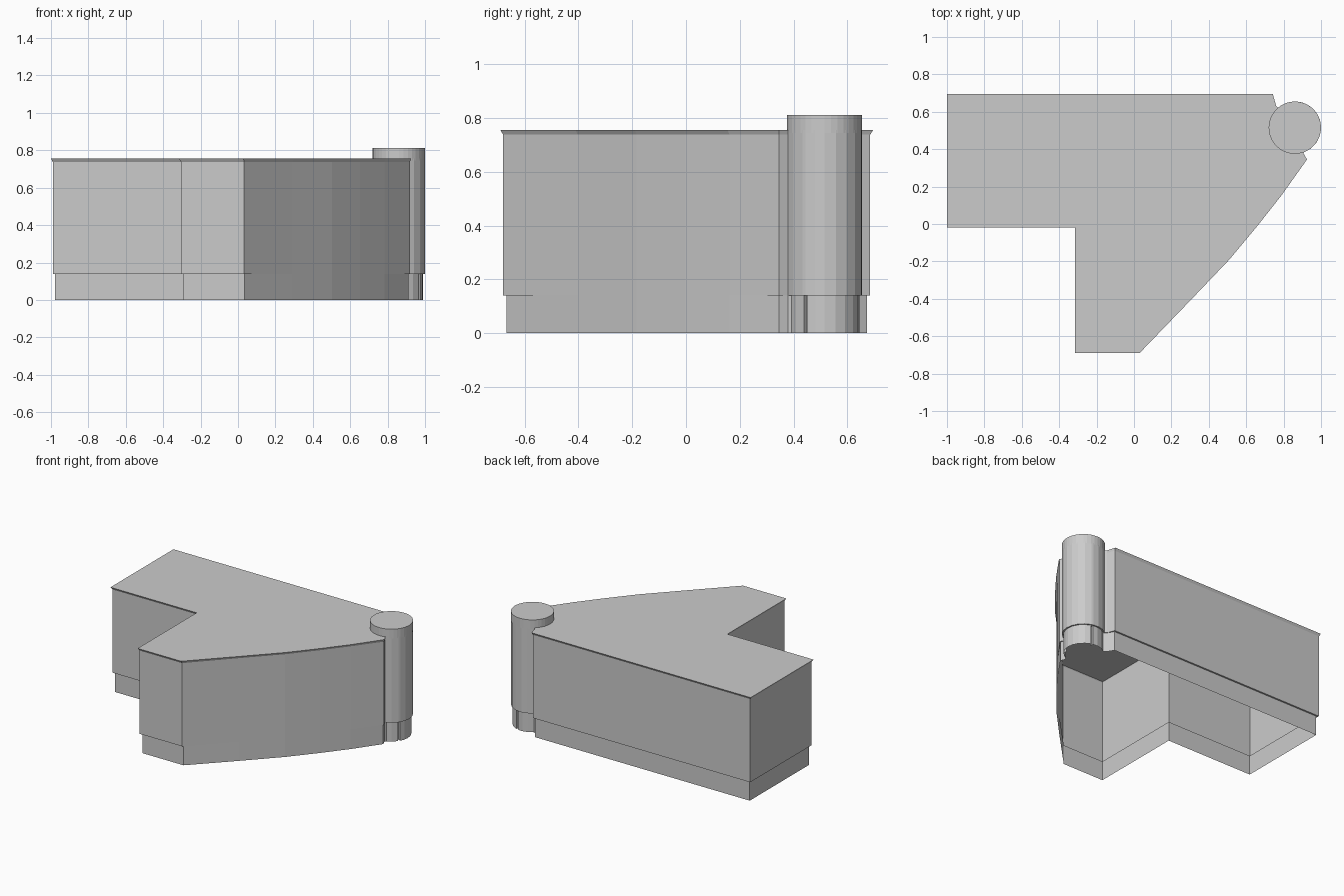
import bpy, bmesh
from math import sin, cos, radians

cube = bpy.data.objects.get("Cube")
if cube:
    bpy.data.objects.remove(cube, do_unlink=True)

grey = bpy.data.materials.new("plain grey")
grey.use_nodes = True
COLOUR = (0.6, 0.6, 0.6, 1)
grey.diffuse_color = COLOUR
grey.node_tree.nodes["Principled BSDF"].inputs["Base Color"].default_value = COLOUR

TOWER_X, TOWER_Y, TOWER_R = 0.86, 0.515, 0.14
CURVE = [(0.3, -0.41), (0.51, -0.19), (0.66, -0.01), (0.79, 0.155)]
SLOTS = (-33, 75)


def outline(inset, tower_r, slot_depth=0):
    """Floor plan: straight walls inset, bowed front, round corner tower."""
    i, bow = inset, min(inset, 0.01)
    pts = [(-1 + i, 0.695 - i), (-1 + i, -0.02 + i), (-0.315 + i, -0.02 + i),
           (-0.315 + i, -0.69 + i), (0.03 + i * 0.2, -0.69 + i)]
    pts += [(x - bow * 0.75, y + bow * 0.66) for x, y in CURVE]
    pts += [(0.925 - i * 0.6, 0.345), (0.905 - i * 0.3, 0.38)]
    # tower arc, with narrow slots cut in where a depth is given
    angles = [(a, 0) for a in (-70, -55, -15, 0, 18, 36, 54, 95, 112, 130)]
    for s in SLOTS:
        angles += [(s - 3, 0), (s - 2.5, 1), (s + 2.5, 1), (s + 3, 0)]
    for a, slotted in sorted(angles):
        r = tower_r - slotted * slot_depth
        pts.append((TOWER_X + r * cos(radians(a)), TOWER_Y + r * sin(radians(a))))
    pts += [(0.76 - i * 0.3, 0.632), (0.742 - i * 0.5, 0.695 - i)]
    return pts


def shell(name, rings, cap=False):
    """Skin a stack of (outline, height) rings, optionally closed on top."""
    bm = bmesh.new()
    loops = [[bm.verts.new((x, y, z)) for x, y in pts] for pts, z in rings]
    for low, high in zip(loops, loops[1:]):
        for k in range(len(low)):
            n = (k + 1) % len(low)
            bm.faces.new((low[k], low[n], high[n], high[k]))
    if cap:
        bm.faces.new(loops[-1])
    mesh = bpy.data.meshes.new(name)
    bm.to_mesh(mesh)
    bm.free()
    mesh.materials.append(grey)
    obj = bpy.data.objects.new(name, mesh)
    bpy.context.collection.objects.link(obj)
    return obj


plinth = outline(0.022, TOWER_R - 0.01, 0.02)
walls = outline(0.01, TOWER_R)
eaves = outline(0, TOWER_R)
circle = [(TOWER_X + TOWER_R * cos(radians(a)), TOWER_Y + TOWER_R * sin(radians(a)))
          for a in range(0, 360, 10)]

# Recessed base with the ledge beneath the walls, open below
shell("plinth", [(plinth, 0), (plinth, 0.14), (walls, 0.14)])
# Main walls
shell("walls", [(walls, 0.14), (walls, 0.738)])
# Flared cornice and flat roof
shell("cornice_and_roof", [(walls, 0.738), (eaves, 0.755)], cap=True)
# Raised tower top
shell("tower_top", [(circle, 0.745), (circle, 0.812)], cap=True)
